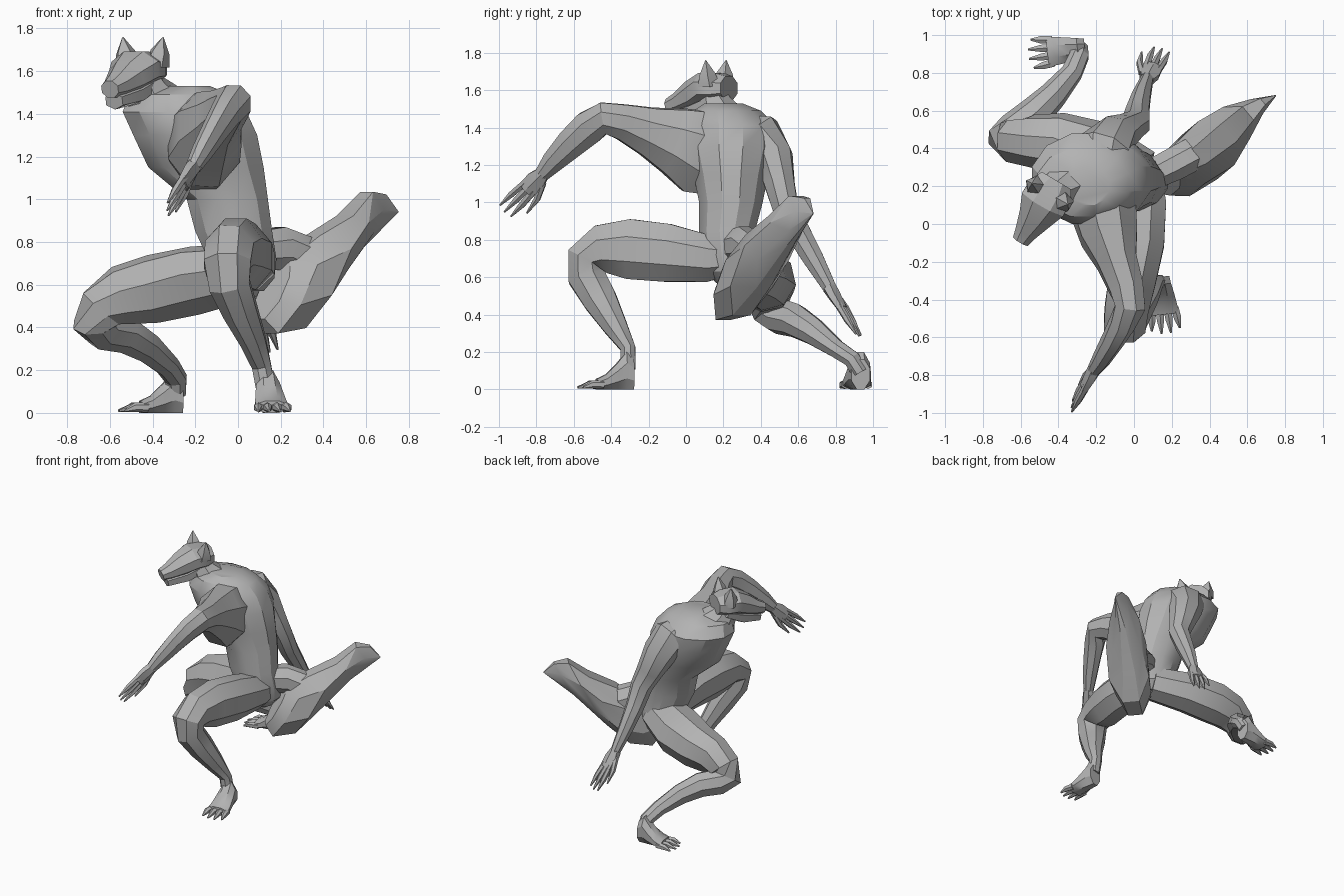
import bpy, bmesh, math
from mathutils import Vector

cube = bpy.data.objects.get("Cube")
if cube:
    bpy.data.objects.remove(cube, do_unlink=True)

SCALE = .01  # all stations are written in hundredths

grey = bpy.data.materials.new("plain grey")
grey.use_nodes = True
grey.diffuse_color = (.45, .45, .45, 1)
grey.node_tree.nodes["Principled BSDF"].inputs["Base Color"].default_value = grey.diffuse_color


def finish(name, bm):
    """Turn a bmesh into a shaded object."""
    bmesh.ops.recalc_face_normals(bm, faces=bm.faces)
    mesh = bpy.data.meshes.new(name)
    bm.to_mesh(mesh)
    bm.free()
    mesh.materials.append(grey)
    mesh.shade_smooth()
    mesh.set_sharp_from_angle(angle=math.radians(28))
    part = bpy.data.objects.new(name, mesh)
    bpy.context.collection.objects.link(part)
    return part


def tube(name, stations, ref, sides=8, axis=None):
    """Loft through (x, y, z, half size along ref, half size across)."""
    bm = bmesh.new()
    centres = [Vector(s[:3]) for s in stations]
    last = len(centres) - 1
    rings = []
    for i, (centre, station) in enumerate(zip(centres, stations)):
        if axis:
            along = Vector(axis).normalized()
        else:
            before = (centre - centres[max(i - 1, 0)]).normalized()
            after = (centres[min(i + 1, last)] - centre).normalized()
            along = (before + after).normalized()
        u = Vector(ref)
        u = (u - along * u.dot(along)).normalized()
        v = along.cross(u)
        grow = 1 / math.cos(math.pi / sides)
        ring = []
        for k in range(sides):
            angle = math.tau * (k + .5) / sides
            offset = u * math.cos(angle) * station[3] + v * math.sin(angle) * station[4]
            ring.append(bm.verts.new((centre + offset * grow) * SCALE))
        rings.append(ring)
    for low, high in zip(rings, rings[1:]):
        for k in range(sides):
            n = (k + 1) % sides
            bm.faces.new((low[k], low[n], high[n], high[k]))
    bm.faces.new(rings[0])
    bm.faces.new(rings[-1])
    return finish(name, bm)


def digit(name, start, middle, tip, radius, ref):
    """A tapering finger or toe with a pointed end."""
    sizes = (radius, radius * .9, radius * .25)
    tube(name, [(*p, r, r) for p, r in zip((start, middle, tip), sizes)], ref, sides=6)


def hand(name, wrist, direction, spread):
    """Palm, three fingers and a thumb."""
    wrist = Vector(wrist)
    d = Vector(direction).normalized()
    s = Vector(spread)
    s = (s - d * s.dot(d)).normalized()
    palm = [(-1, 3.6, 3.4), (5, 5.2, 3), (13, 5, 2.2)]
    tube(name + "_palm", [(*(wrist + d * t), a, b) for t, a, b in palm], s, sides=6)
    for i in range(3):
        side = i - 1
        length = 31 - abs(side)
        digit(f"{name}_finger_{i}", wrist + d * 10 + s * side * 3.2,
              wrist + d * 21 + s * side * 4, wrist + d * length + s * side * 4.2, 1.8, s)
    digit(name + "_thumb", wrist + d * 3 + s * 3.5, wrist + d * 12 + s * 7.5,
          wrist + d * 22 + s * 9, 1.8, s)


def foot(name, heel, direction):
    """Heel, instep and four clawed toes, flat on the ground."""
    heel = Vector((*heel, 0))
    d = Vector((*direction, 0)).normalized()
    s = Vector((-d.y, d.x, 0))
    up = Vector((0, 0, 1))
    profile = [(-3, 8, 5, 8), (1, 10, 5.5, 10), (6, 7, 6.5, 7), (12, 4, 7.4, 4), (17, 2.8, 7.8, 2.8)]
    tube(name, [(*(heel + d * t + up * z), a, b) for t, z, a, b in profile], s, axis=d)
    for i in range(4):
        side = i - 1.5
        digit(f"{name}_toe_{i}", heel + d * 14 + s * side * 4 + up * 2.6,
              heel + d * 20 + s * side * 4.6 + up * 2.6,
              heel + d * (28 - abs(side) * 2) + s * side * 5 + up, 2.1, s)


# Torso leaning forward, chest towards -x
tube("torso", [
    (5, 24, 57, 7, 8),
    (3, 24, 63, 14, 14),
    (2, 23, 72, 16, 15),
    (-2, 22, 85, 18, 15),
    (-5, 24, 100, 19, 17),
    (-15, 24, 115, 27, 20),
    (-20, 24, 130, 29, 24),
    (-25, 24, 141, 29, 24),
    (-27, 22, 149, 24, 18),
    (-24, 20, 153, 11, 10),
], ref=(1, 0, 0), sides=12, axis=(0, 0, 1))
tube("neck", [
    (-37, 20, 143, 13, 12),
    (-43, 16, 151, 10, 9),
    (-46, 14, 158, 8, 7),
], ref=(1, 0, 0))

# Head with tapered muzzle, lower jaw and ears
across = Vector((.86, -.5, 0))
tube("head", [
    (-41, 23, 161, 9, 6.5),
    (-44, 18, 161, 12, 8),
    (-48, 11, 161, 12.5, 8.5),
    (-52, 4, 157, 9, 8),
    (-57, -4, 153, 6, 5.5),
    (-60, -9, 151.5, 4.5, 4),
], ref=across)
tube("lower_jaw", [
    (-44, 18, 155, 9.5, 3),
    (-51, 6, 149, 8, 4.5),
    (-58, -6, 146, 4.5, 3.5),
], ref=across, sides=6)
for label, side in (("left", 1), ("right", -1)):
    root = Vector((-45, 16, 163)) + across * side * 8
    tip = Vector((-44.5, 16, 176)) + across * side * 11
    middle = root.lerp(tip, .45)
    tube(label + "_ear", [(*root, 5, 5), (*middle, 4, 3.5), (*tip, .2, .2)],
         ref=across, sides=5)

# Arm reaching out towards the front, broad where it joins the ribs
tube("front_arm", [
    (-17, 22, 120, 13, 18),
    (-16, 8, 127, 17, 23),
    (-13, -6, 133, 15, 18),
    (-9, -20, 138, 10.5, 13),
    (-4, -34, 143, 9, 9.5),
    (-2, -44, 145, 8, 8.5),
    (-6, -52, 140, 6.5, 9),
    (-11, -61, 132, 5.5, 8),
    (-17, -71, 122, 4.5, 6),
    (-21, -77, 115, 3.4, 4),
], ref=(1, 0, 0))
hand("front_hand", (-21, -77, 115), (-12, -20, -20), (.1, .75, -.6))

# Arm hanging towards the rear
tube("rear_arm", [
    (-18, 30, 138, 12, 9),
    (-16, 40, 135, 14, 12),
    (-10, 47, 124, 11.5, 10),
    (-4, 50, 110, 9, 8),
    (1, 53, 98, 7.5, 7),
    (2, 60, 84, 6, 6.5),
    (4, 68, 70, 4.8, 5.5),
    (7, 77, 54, 3.2, 3.6),
], ref=(1, 0, 0))
hand("rear_hand", (7, 77, 54), (8, 16, -26), (-1, .2, .1))

# Crouching leg at the front
tube("front_leg", [
    (4, 28, 70, 10, 8),
    (4, 12, 70, 13, 12.5),
    (3, -10, 73, 13, 15.5),
    (-1, -30, 75, 12.5, 16),
    (-4, -45, 75, 11.5, 13),
    (-5, -54, 70, 11, 10),
    (-4, -53, 60, 9.5, 10),
    (1, -46, 48, 8, 9),
    (7, -38, 34, 6, 6.5),
    (11, -31, 22, 4.5, 4),
    (13, -31, 11, 4.5, 4),
], ref=(1, 0, 0))
foot("front_foot", (14, -31), (3, -26))

# Leg folded out to the side
tube("rear_leg", [
    (4, 25, 66, 12, 14),
    (-20, 37, 62, 14.5, 17),
    (-40, 43, 58, 15, 15),
    (-54, 44, 55, 13.5, 13),
    (-64, 44, 49, 11, 11),
    (-67, 45, 42, 9.5, 10),
    (-63, 50, 39, 9, 9),
    (-53, 58, 37, 8.5, 8.5),
    (-43, 68, 31, 7, 7),
    (-33, 80, 22, 4.8, 5.5),
    (-29, 89, 16, 4.5, 5),
    (-29, 93, 9, 4.5, 4.5),
], ref=(0, .5, .85))
foot("rear_foot", (-29, 93), (-26, -3))

# Bushy tail hanging from its root and sweeping up to a point
tube("tail_root", [
    (8, 25, 76, 8, 9),
    (20, 31, 77, 9, 10),
    (33, 38, 71, 9, 11),
], ref=(.64, -.77, 0), axis=(.77, .64, 0))
tube("tail", [
    (16, 24, 58, 9, 16),
    (25, 28, 60, 13, 26),
    (39, 39, 66, 15, 30),
    (50, 50, 79, 11, 28),
    (63, 60.5, 90, 5, 14),
    (75, 68, 94, .3, .3),
], ref=(.64, -.77, 0), axis=(.77, .64, -.55))
